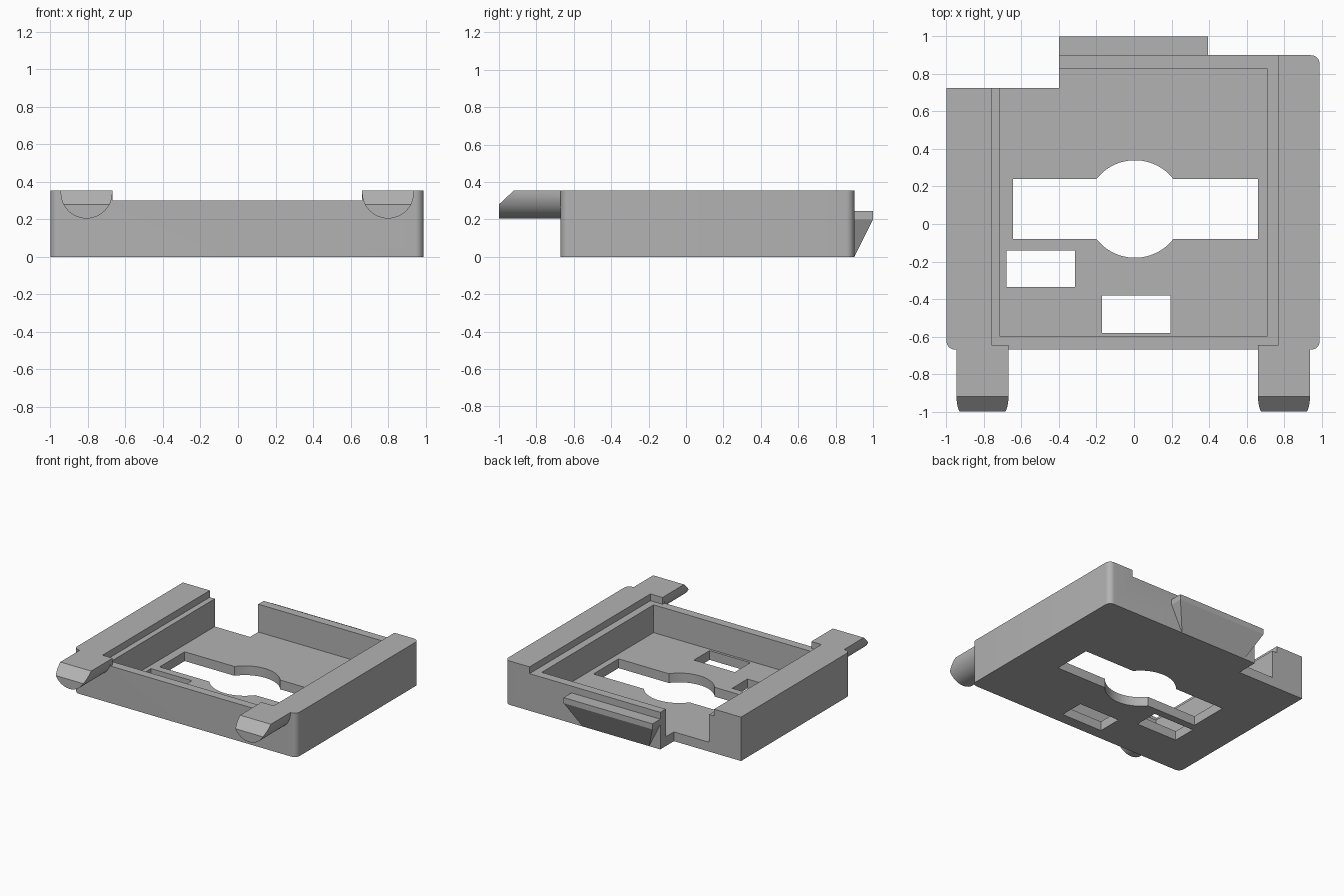
import bpy, bmesh, math
from mathutils import Vector

if "Cube" in bpy.data.objects:
    bpy.data.objects.remove(bpy.data.objects["Cube"], do_unlink=True)

grey = bpy.data.materials.new("matte grey")
grey.use_nodes = True
grey.diffuse_color = (0.45, 0.45, 0.45, 1)
grey.node_tree.nodes["Principled BSDF"].inputs["Base Color"].default_value = (0.45, 0.45, 0.45, 1)

HEIGHT, WALL, FLOOR = 0.355, 0.30, 0.075


def finish(name, bm):
    bmesh.ops.recalc_face_normals(bm, faces=bm.faces)
    mesh = bpy.data.meshes.new(name)
    bm.to_mesh(mesh)
    bm.free()
    obj = bpy.data.objects.new(name, mesh)
    bpy.context.collection.objects.link(obj)
    mesh.materials.append(grey)
    return obj


def activate(obj):
    bpy.ops.object.select_all(action="DESELECT")
    obj.select_set(True)
    bpy.context.view_layer.objects.active = obj


def smooth(obj):
    activate(obj)
    bpy.ops.object.shade_smooth_by_angle(angle=math.radians(30))


def extruded(points, offset):
    """Solid made by sweeping a closed outline along an offset."""
    bm = bmesh.new()
    face = bm.faces.new([bm.verts.new(p) for p in points])
    ext = bmesh.ops.extrude_face_region(bm, geom=[face], use_keep_orig=True)
    moved = [g for g in ext["geom"] if isinstance(g, bmesh.types.BMVert)]
    bmesh.ops.translate(bm, verts=moved, vec=offset)
    return bm


def prism(name, outline, z0, z1):
    return finish(name, extruded([(x, y, z0) for x, y in outline], (0, 0, z1 - z0)))


def rect(x0, x1, y0, y1):
    return [(x0, y0), (x1, y0), (x1, y1), (x0, y1)]


def arc(cx, cy, r, start, end, steps):
    angles = [math.radians(start + (end - start) * i / steps) for i in range(steps + 1)]
    return [(cx + r * math.cos(a), cy + r * math.sin(a)) for a in angles]


def cut(target, cutter):
    cutter.hide_render = True
    mod = target.modifiers.new("cut", "BOOLEAN")
    mod.operation, mod.solver, mod.object = "DIFFERENCE", "EXACT", cutter
    activate(target)
    bpy.ops.object.modifier_apply(modifier=mod.name)
    bpy.data.objects.remove(cutter, do_unlink=True)


# Tray body with three rounded corners and a notched back corner
R = 0.045
outline = (arc(-1 + R, -0.67 + R, R, 180, 270, 8)
           + arc(0.99 - R, -0.67 + R, R, 270, 360, 8)
           + arc(0.99 - R, 0.90 - R, R, 0, 90, 8)
           + [(-0.40, 0.90), (-0.40, 0.725), (-1, 0.725)])
body = prism("tray_body", outline, 0, HEIGHT)

# Lowered walls between the two side rails
cut(body, prism("step_cutter",
                [(-0.67, -0.8), (0.66, -0.8), (0.66, -0.645), (0.77, -0.645),
                 (0.77, 1.1), (-0.76, 1.1), (-0.76, -0.645), (-0.67, -0.645)], WALL, 0.5))

# Recessed floor
cut(body, prism("pocket_cutter", rect(-0.715, 0.71, -0.60, 0.83), FLOOR, 0.5))

# Openings through the floor: long slot with round middle, and two windows
a = math.degrees(math.asin(0.16 / 0.26))
slot = ([(0.66, -0.08), (0.66, 0.24)] + arc(0.005, 0.08, 0.26, a, 180 - a, 24)
        + [(-0.645, 0.24), (-0.645, -0.08)] + arc(0.005, 0.08, 0.26, 180 + a, 360 - a, 24))
for hole in (slot, rect(-0.68, -0.315, -0.335, -0.14), rect(-0.17, 0.195, -0.58, -0.38)):
    cut(body, prism("hole_cutter", hole, -0.1, 0.2))
smooth(body)

# Half-round front pegs with sloped tips
for name, cx in (("right_peg", -0.808), ("left_peg", 0.80)):
    r = 0.138
    profile = [(cx + r, HEIGHT), (cx - r, HEIGHT)] + arc(cx, 0.343, r, 180, 360, 24)
    bm = extruded([(x, -1, z) for x, z in profile], (0, 0.33, 0))
    sliced = bmesh.ops.bisect_plane(bm, geom=bm.verts[:] + bm.edges[:] + bm.faces[:],
                                    plane_co=(0, -0.92, HEIGHT), plane_no=(0, -0.075, 0.08),
                                    clear_outer=True)
    bmesh.ops.holes_fill(bm, edges=[e for e in bm.edges if e.is_boundary])
    smooth(finish(name, bm))

# Wedge latch on the back, narrowing toward the bottom
bm = bmesh.new()
for x, inset in ((-0.40, 0.1), (0.395, -0.1)):
    for y, z in ((0.90, 0.245), (1.0, 0.245), (1.0, 0.20), (0.90, 0.20)):
        bm.verts.new((x, y, z))
    bm.verts.new((x + inset, 0.90, 0))
bmesh.ops.convex_hull(bm, input=bm.verts)
bmesh.ops.dissolve_limit(bm, angle_limit=0.01, verts=bm.verts, edges=bm.edges)
finish("back_latch", bm)
